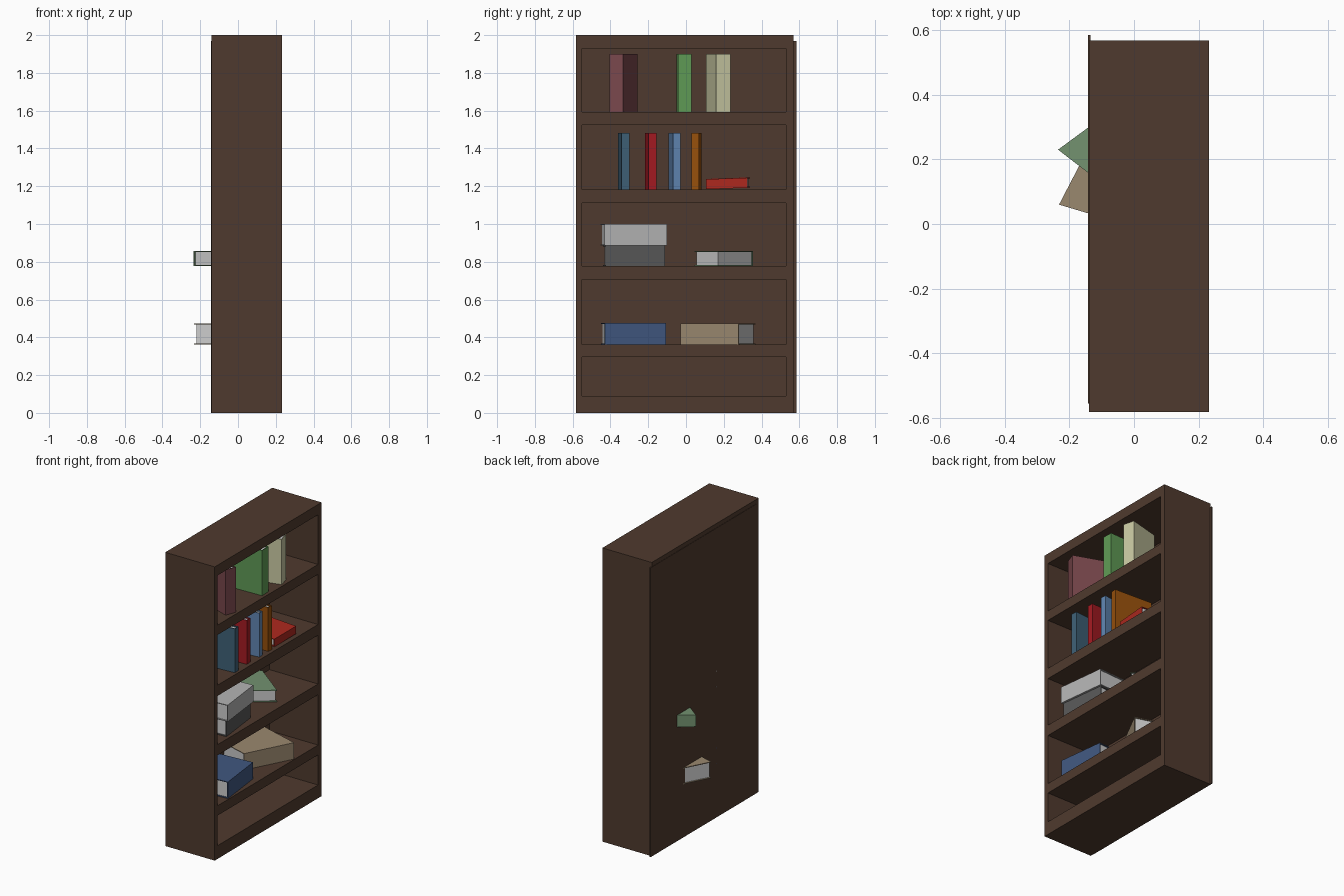
import bpy, bmesh
from math import sin, cos, radians
from mathutils import Vector

if "Cube" in bpy.data.objects:
    bpy.data.objects.remove(bpy.data.objects["Cube"])


def material(name, hexcode):
    # hex sRGB -> linear diffuse colour
    c = [int(hexcode[i:i + 2], 16) / 255 for i in (0, 2, 4)]
    c = [v / 12.92 if v <= 0.04 else ((v + 0.055) / 1.055) ** 2.4 for v in c]
    m = bpy.data.materials.new(name)
    m.diffuse_color = (*c, 1)
    m.use_nodes = True
    m.node_tree.nodes["Principled BSDF"].inputs["Base Color"].default_value = m.diffuse_color
    return m


def make_object(name, bm, mat=None):
    bmesh.ops.recalc_face_normals(bm, faces=bm.faces)
    me = bpy.data.meshes.new(name)
    bm.to_mesh(me)
    bm.free()
    ob = bpy.data.objects.new(name, me)
    bpy.context.collection.objects.link(ob)
    if mat:
        me.materials.append(mat)
    return ob


def add_block(bm, lo, hi, o=(0, 0, 0), u=(1, 0, 0), v=(0, 1, 0), w=(0, 0, 1)):
    # box between lo and hi, measured along the skewed axes u, v, w from o
    o, u, v, w = map(Vector, (o, u, v, w))
    cube = bmesh.ops.create_cube(bm, size=1)["verts"]
    for p in cube:
        a, b, c = (l + (h - l) * (k + 0.5) for l, h, k in zip(lo, hi, p.co))
        p.co = o + u * a + v * b + w * c


def board(name, lo, hi):
    bm = bmesh.new()
    add_block(bm, lo, hi)
    make_object(name, bm, WOOD)


def book(name, o, u, v, w, hexcode):
    # u runs along the spine, v from spine to page edge, w is the thickness
    axes = (o, u, v, w)
    iu, iv = 0.008 / Vector(u).length, 0.008 / Vector(v).length
    cv, cw = 0.005 / Vector(v).length, 0.005 / Vector(w).length
    bm = bmesh.new()
    add_block(bm, (0, 0, 0), (1, 1, cw), *axes)
    add_block(bm, (0, 0, 1 - cw), (1, 1, 1), *axes)
    add_block(bm, (0, 0, cw), (1, cv, 1 - cw), *axes)
    make_object(name + "_cover", bm, material(name, hexcode))
    bm = bmesh.new()
    add_block(bm, (iu, cv, cw), (1 - iu, 1 - iv, 1 - cw), *axes)
    make_object(name + "_pages", bm)


def standing_book(name, x, y, z, h, t, d, deg, hexcode):
    a = radians(deg)
    book(name, (x, y, z), (0, 0, h), (-d * cos(a), d * sin(a), 0),
         (t * sin(a), t * cos(a), 0), hexcode)


# Case: sides, shelves and thin offset back panel; open towards +x
WOOD = material("dark_wood", "4f3a2e")
X0, X1 = -0.14, 0.232
board("side_left", (X0, -0.582, 0), (X1, -0.55, 2))
board("side_right", (X0, 0.53, 0), (X1, 0.568, 2))
shelves = [(0, 0.09), (0.295, 0.362), (0.705, 0.778), (1.11, 1.183),
           (1.525, 1.592), (1.93, 2)]
for i, (z0, z1) in enumerate(shelves):
    board(f"shelf_{i + 1}", (X0, -0.55, z0), (X1, 0.53, z1))
board("back_panel", (X0 - 0.002, -0.555, 0), (X0 + 0.006, 0.585, 1.97))

# Standing books: name, spine corner x y z, height, thickness, depth, turn, colour
for args in [
    ("maroon_book", 0.19, -0.405, 1.592, 0.308, 0.077, 0.22, 20, "7a484d"),
    ("green_book", 0.211, -0.042, 1.592, 0.308, 0.072, 0.22, -2, "5f9a55"),
    ("cream_book", 0.217, 0.16, 1.592, 0.308, 0.077, 0.22, -14.5, "c8c8a2"),
    ("teal_book", 0.216, -0.341, 1.183, 0.299, 0.042, 0.27, -4, "3e6076"),
    ("red_book", 0.205, -0.198, 1.183, 0.299, 0.042, 0.27, -4, "a41a22"),
    ("blue_book", 0.209, -0.068, 1.183, 0.299, 0.038, 0.27, -5.5, "5f84b0"),
    ("orange_book", 0.206, 0.03, 1.183, 0.299, 0.038, 0.28, 3, "97500c"),
]:
    standing_book(*args)

# Lying books: corner, spine edge, depth edge, thickness, colour
book("flat_red_book", (0.2, 0.105, 1.184), (0.01, 0.22, 0.008),
     (-0.2, 0.015, 0.002), (0, 0, 0.053), "ac281e")
big_u, big_v = (-0.039, 0.325, 0), (-0.329, -0.02, 0)
book("navy_volume", (0.225, -0.43, 0.362), big_u, big_v, (0, 0, 0.113), "40577f")
book("dark_grey_volume", (0.21, -0.425, 0.778), (-0.037, 0.315, 0),
     (-0.31, -0.015, 0), (0, 0, 0.108), "585858")
book("light_grey_volume", (0.225, -0.432, 0.886), (-0.039, 0.332, 0),
     (-0.329, -0.02, 0), (0, 0, 0.113), "b4b4b4")
book("tan_volume", (0.068, -0.03, 0.362), (0.16, 0.308, 0),
     (-0.3, 0.09, 0), (0, 0, 0.112), "9a886f")
book("sage_volume", (-0.235, 0.23, 0.778), (0.17, 0.125, 0),
     (0.24, -0.185, 0), (0, 0, 0.08), "739270")
